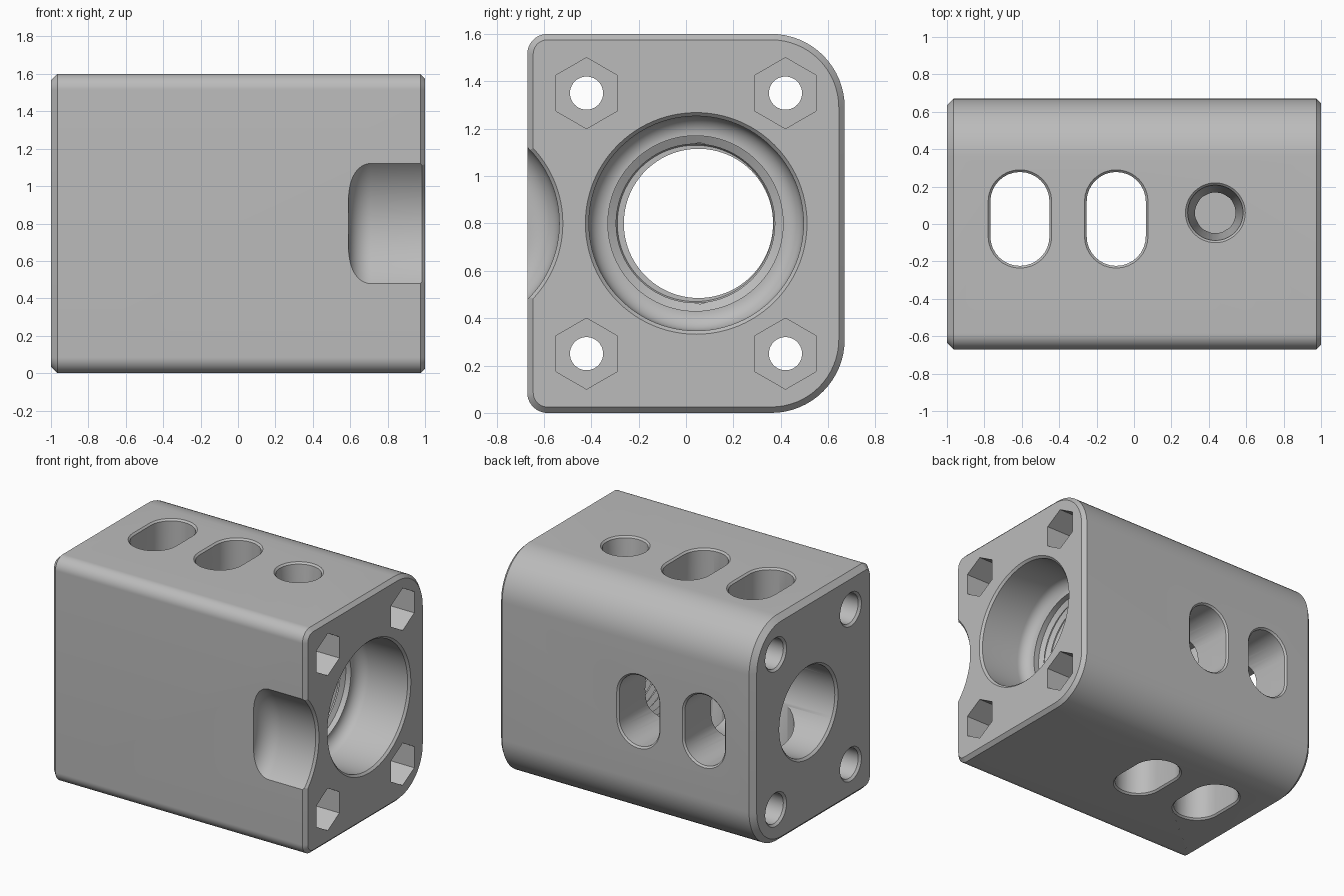
import bpy, bmesh, math
from mathutils import Vector

cube = bpy.data.objects.get("Cube")
if cube:
    bpy.data.objects.remove(cube, do_unlink=True)

metal = bpy.data.materials.new("light_grey_metal")
metal.use_nodes = True
GREY = (0.5, 0.5, 0.5, 1)
metal.diffuse_color = GREY
metal.node_tree.nodes["Principled BSDF"].inputs["Base Color"].default_value = GREY

# Each axis maps (u, v, depth) to world space
AXES = {
    "x": lambda u, v, d: Vector((d, u, v)),
    "y": lambda u, v, d: Vector((u, d, v)),
    "z": lambda u, v, d: Vector((u, v, d)),
}


def loft(name, axis, sections):
    """Closed solid through (depth, outline) sections of equal point count."""
    bm = bmesh.new()
    loops = [[bm.verts.new(AXES[axis](u, v, d)) for u, v in pts] for d, pts in sections]
    for a, b in zip(loops, loops[1:]):
        for i in range(len(a)):
            j = (i + 1) % len(a)
            bm.faces.new((a[i], a[j], b[j], b[i]))
    bm.faces.new(loops[0])
    bm.faces.new(loops[-1])
    bmesh.ops.recalc_face_normals(bm, faces=bm.faces)
    mesh = bpy.data.meshes.new(name)
    bm.to_mesh(mesh)
    bm.free()
    mesh.materials.append(metal)
    obj = bpy.data.objects.new(name, mesh)
    bpy.context.collection.objects.link(obj)
    return obj


def circle(cu, cv, r, n=64, start=0.0):
    return [(cu + r * math.cos(start + math.tau * i / n),
             cv + r * math.sin(start + math.tau * i / n)) for i in range(n)]


def slot(cu, cv, r, half, along_v=True, n=16):
    """Stadium outline, stretched by half its straight length each way."""
    pts = []
    for side in (0, 1):
        for i in range(n + 1):
            a = math.pi * (side + i / n)
            shift = -half if side else half
            pts.append((cu + r * math.cos(a), cv + r * math.sin(a) + shift))
    return pts


def body_outline(inset):
    """Rounded rectangle with small front corners and large back corners."""
    pts = []
    corners = [(1, 1, 0.31), (-1, 1, 0.085), (-1, -1, 0.085), (1, -1, 0.31)]
    for k, (sy, sz, r) in enumerate(corners):
        cy, cz = sy * (0.67 - r), 0.8 + sz * (0.8 - r)
        for i in range(17):
            a = math.pi / 2 * (k + i / 16)
            pts.append((cy + (r - inset) * math.cos(a), cz + (r - inset) * math.sin(a)))
    return pts


def turned(name, axis, cu, cv, profile, n=64):
    return loft(name, axis, [(d, circle(cu, cv, r, n)) for d, r in profile])


def filleted_end(floor, r, fillet):
    """Profile of a round pocket with a rounded floor edge and chamfered mouth."""
    arc = [(floor + fillet * (1 - math.cos(a)), r - fillet * (1 - math.sin(a)))
           for a in (math.pi / 2 * i / 10 for i in range(11))]
    return arc + [(0.985, r), (1.0, r + 0.015), (1.05, r + 0.015)]


# Block with chamfered ends
body = loft("compensator_block", "x", [
    (-1, body_outline(0.035)), (-0.965, body_outline(0)),
    (0.975, body_outline(0)), (1, body_outline(0.025))])

cutters = []

# Main bore with a chamfered exit
cutters.append(turned("bore_cutter", "x", 0.0525, 0.8,
                      [(-1.05, 0.33), (-1, 0.33), (-0.985, 0.315), (0.65, 0.315)], 96))

# Thread grooves
PITCH = 0.05
thread = [(0.08, 0.33)]
for i in range(10):
    x = 0.09 + i * PITCH
    thread += [(x, 0.335), (x + 0.02, 0.37), (x + 0.03, 0.37)]
thread += [(0.58, 0.37), (0.65, 0.37)]
cutters.append(turned("thread_cutter", "x", 0.04, 0.8, thread, 96))

# Wide pocket at the threaded end, and the scoop in the front wall
cutters.append(turned("pocket_cutter", "x", 0.043, 0.8, filleted_end(0.6, 0.453, 0.08), 96))
cutters.append(turned("scoop_cutter", "x", -0.985, 0.8, filleted_end(0.59, 0.45, 0.12), 128))

# Screw holes: hexagonal nut pockets at one end, round head pockets at the other
for y in (-0.42, 0.42):
    for z in (0.25, 1.35):
        cutters.append(turned("screw_cutter", "x", y, z, [
            (-1.05, 0.12), (-1, 0.12), (-0.985, 0.105), (-0.75, 0.105),
            (-0.75, 0.07), (0.9, 0.07)], 40))
        hexagon = circle(y, z, 0.15, 6, math.pi / 2)
        cutters.append(loft("nut_cutter", "x", [(0.7, hexagon), (1.05, hexagon)]))

# Vent slots: top and bottom in one pass, then the back wall
for x in (-0.61, -0.095):
    wide, fit = slot(x, 0.027, 0.17, 0.093), slot(x, 0.027, 0.158, 0.093)
    cutters.append(loft("vertical_vent_cutter", "z", [
        (-0.05, wide), (0, wide), (0.012, fit), (1.588, fit), (1.6, wide), (1.65, wide)]))
    wide, fit = slot(x, 0.8, 0.17, 0.093), slot(x, 0.8, 0.158, 0.093)
    cutters.append(loft("back_vent_cutter", "y", [
        (0.1, fit), (0.658, fit), (0.67, wide), (0.72, wide)]))

# Tapered round vents above and below
cutters.append(turned("round_vent_cutter", "z", 0.435, 0.06, [
    (-0.05, 0.16), (0, 0.16), (0.012, 0.148), (0.46, 0.108),
    (1.14, 0.108), (1.588, 0.148), (1.6, 0.16), (1.65, 0.16)], 48))

# Carve the block and drop the cutters
for cutter in cutters:
    mod = body.modifiers.new("cut", "BOOLEAN")
    mod.operation = "DIFFERENCE"
    mod.solver = "EXACT"
    mod.object = cutter
    cutter.hide_render = True
bpy.context.view_layer.update()
carved = bpy.data.meshes.new_from_object(
    body.evaluated_get(bpy.context.evaluated_depsgraph_get()))
body.modifiers.clear()
body.data = carved
for cutter in cutters:
    bpy.data.objects.remove(cutter, do_unlink=True)

bpy.ops.object.select_all(action="DESELECT")
body.select_set(True)
bpy.context.view_layer.objects.active = body
bpy.ops.object.shade_smooth_by_angle(angle=math.radians(30))
